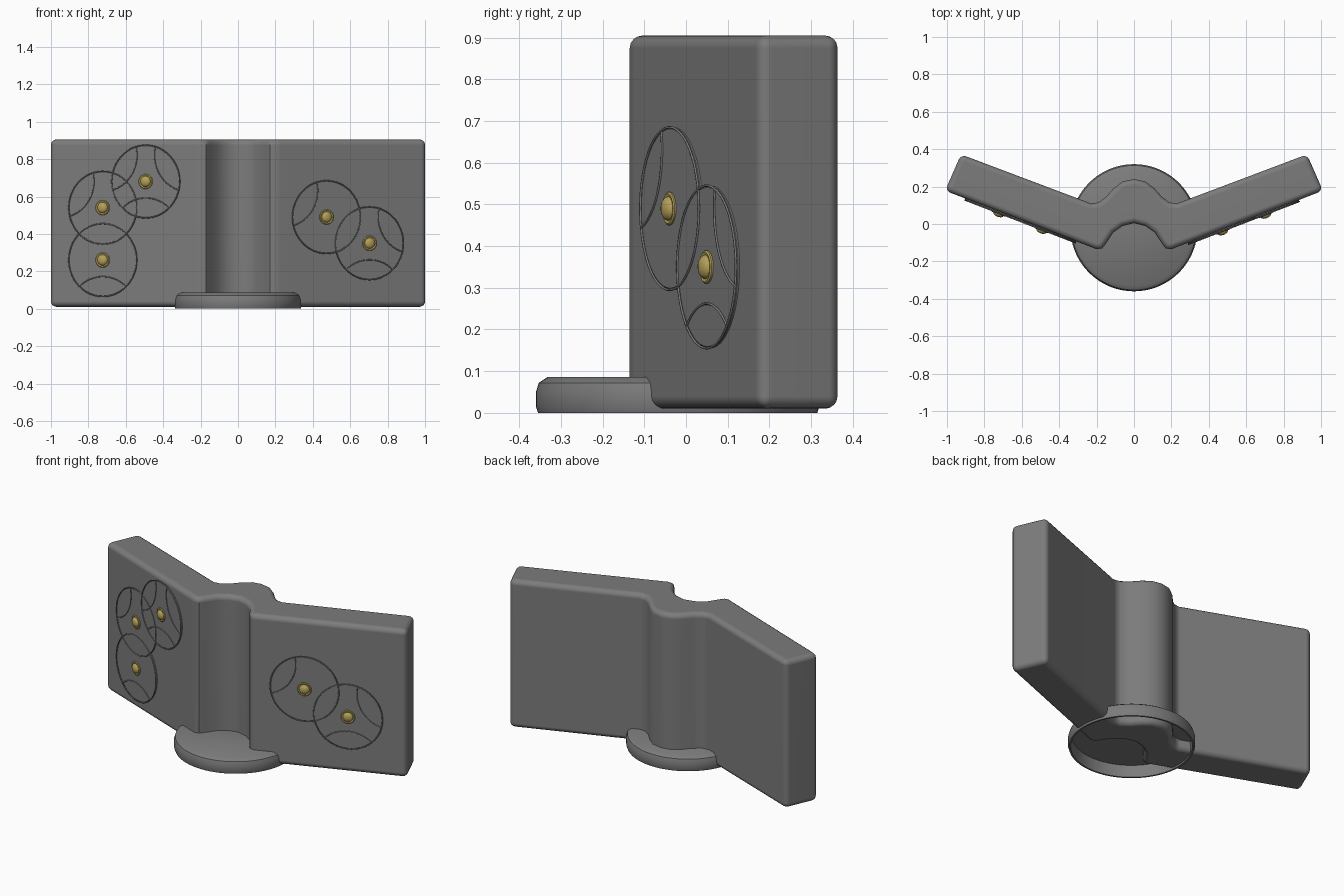
import bpy, bmesh, math
from mathutils import Matrix, Vector

if "Cube" in bpy.data.objects:
    bpy.data.objects.remove(bpy.data.objects["Cube"], do_unlink=True)


def material(name, rgb):
    m = bpy.data.materials.new(name)
    m.use_nodes = True
    m.diffuse_color = (*rgb, 1)
    m.node_tree.nodes["Principled BSDF"].inputs["Base Color"].default_value = (*rgb, 1)
    return m


STONE = material("stone grey", (0.2, 0.2, 0.2))
GOLD = material("dull gold", (0.45, 0.35, 0.1))


def finish(name, bm, mat, matrix=None, bevel=0):
    bmesh.ops.recalc_face_normals(bm, faces=bm.faces)
    mesh = bpy.data.meshes.new(name)
    bm.to_mesh(mesh)
    bm.free()
    mesh.materials.append(mat)
    ob = bpy.data.objects.new(name, mesh)
    bpy.context.collection.objects.link(ob)
    if matrix:
        ob.matrix_world = matrix
    bpy.ops.object.select_all(action='DESELECT')
    ob.select_set(True)
    bpy.context.view_layer.objects.active = ob
    if bevel:
        mod = ob.modifiers.new("rounded edges", 'BEVEL')
        mod.width, mod.segments = bevel, 4
        mod.limit_method, mod.angle_limit = 'ANGLE', math.radians(50)
        mod.use_clamp_overlap = False
        bpy.ops.object.modifier_apply(modifier=mod.name)
    bpy.ops.object.shade_smooth_by_angle(angle=math.radians(38))
    if bevel:
        ob.modifiers.new("even normals", 'WEIGHTED_NORMAL').keep_sharp = True
    return ob


def lathe(name, profile, mat, matrix, steps=48):
    bm = bmesh.new()
    verts = [bm.verts.new((r, 0, z)) for r, z in profile]
    edges = [bm.edges.new(pair) for pair in zip(verts, verts[1:])]
    bmesh.ops.spin(bm, geom=verts + edges, cent=(0, 0, 0), axis=(0, 0, 1),
                   angle=math.tau, steps=steps)
    bmesh.ops.remove_doubles(bm, verts=bm.verts, dist=0.0001)
    return finish(name, bm, mat, matrix)


# Folded wall: half outlines mirrored, then extruded upward
front = [(0, 0.005), (0.06, -0.01), (0.11, -0.045), (0.15, -0.105), (0.17, -0.13),
         (0.2, -0.135), (0.23, -0.123), (1.01, 0.178)]
back = [(0.925, 0.372), (0.23, 0.11), (0.19, 0.115), (0.15, 0.145),
        (0.11, 0.19), (0.06, 0.228), (0, 0.24)]
half = front + back
outline = half + [(-x, y) for x, y in reversed(half[1:-1])]
bm = bmesh.new()
base = bm.faces.new([bm.verts.new((x, y, 0.01)) for x, y in outline])
top = bmesh.ops.extrude_face_region(bm, geom=[base])["geom"]
bmesh.ops.translate(bm, vec=(0, 0, 0.895),
                    verts=[g for g in top if isinstance(g, bmesh.types.BMVert)])
finish("folded_wall", bm, STONE, bevel=0.03)

# Round foot, hollow underneath
lathe("round_foot", [(0, 0.07), (0.32, 0.07), (0.325, 0), (0.335, 0), (0.34, 0.015),
                     (0.34, 0.05), (0.333, 0.072), (0.312, 0.086), (0, 0.086)],
      STONE, Matrix.Translation((0, -0.02, 0)), 72)

# Carved medallions on the two front wings
RADIUS, SPACING = 0.195, 0.283
SLOPE = 0.386


def wing_frame(x, z):
    side = 1 if x > 0 else -1
    u = Vector((1, side * SLOPE, 0)).normalized()
    v = Vector((0, 0, 1))
    n = u.cross(v)
    frame = Matrix((u, v, n)).transposed().to_4x4()
    frame.translation = (x, -0.123 + SLOPE * (abs(x) - 0.23), z)
    return frame


def add_line(curve, points, cyclic):
    spline = curve.splines.new('POLY')
    spline.points.add(len(points) - 1)
    for p, (x, y) in zip(spline.points, points):
        p.co = (x, y, 0.0095, 1)
    spline.use_cyclic_u = cyclic


def arc(cx, cy, start, end, count):
    angles = [start + (end - start) * i / (count - 1) for i in range(count)]
    return [(cx + RADIUS * math.cos(a), cy + RADIUS * math.sin(a)) for a in angles]


def medallion(label, x, z, petals, lift):
    frame = wing_frame(x, z)
    lathe(label + "_plate", [(0, 0.008 + lift), (RADIUS - 0.004, 0.008 + lift),
                             (RADIUS, 0.004), (RADIUS, -0.01)], STONE, frame)
    # Rim and petal lines
    curve = bpy.data.curves.new(label + "_lines", 'CURVE')
    curve.dimensions = '3D'
    curve.bevel_depth, curve.bevel_resolution = 0.003, 1
    add_line(curve, arc(0, 0, 0, math.tau * 63 / 64, 64), True)
    spread = math.acos(SPACING / (2 * RADIUS))
    for degrees in petals:
        a = math.radians(degrees)
        add_line(curve, arc(SPACING * math.cos(a), SPACING * math.sin(a),
                            a + math.pi - spread, a + math.pi + spread, 20), False)
    curve.materials.append(STONE)
    lines = bpy.data.objects.new(label + "_lines", curve)
    bpy.context.collection.objects.link(lines)
    lines.matrix_world = frame
    # Gold stud: stepped collar with a domed middle
    lathe(label + "_stud", [(0.04, 0), (0.04, 0.012), (0.036, 0.015), (0.029, 0.013),
                            (0.027, 0.019), (0.02, 0.025), (0.01, 0.028), (0, 0.029)],
          GOLD, frame, 24)


medallion("right_upper_medallion", -0.49, 0.68, (30, 150, -90), 0.001)
medallion("right_middle_medallion", -0.72, 0.54, (150,), 0.0005)
medallion("right_lower_medallion", -0.72, 0.26, (-90,), 0)
medallion("left_upper_medallion", 0.47, 0.49, (150,), 0.0005)
medallion("left_lower_medallion", 0.7, 0.35, (30, -90), 0)
